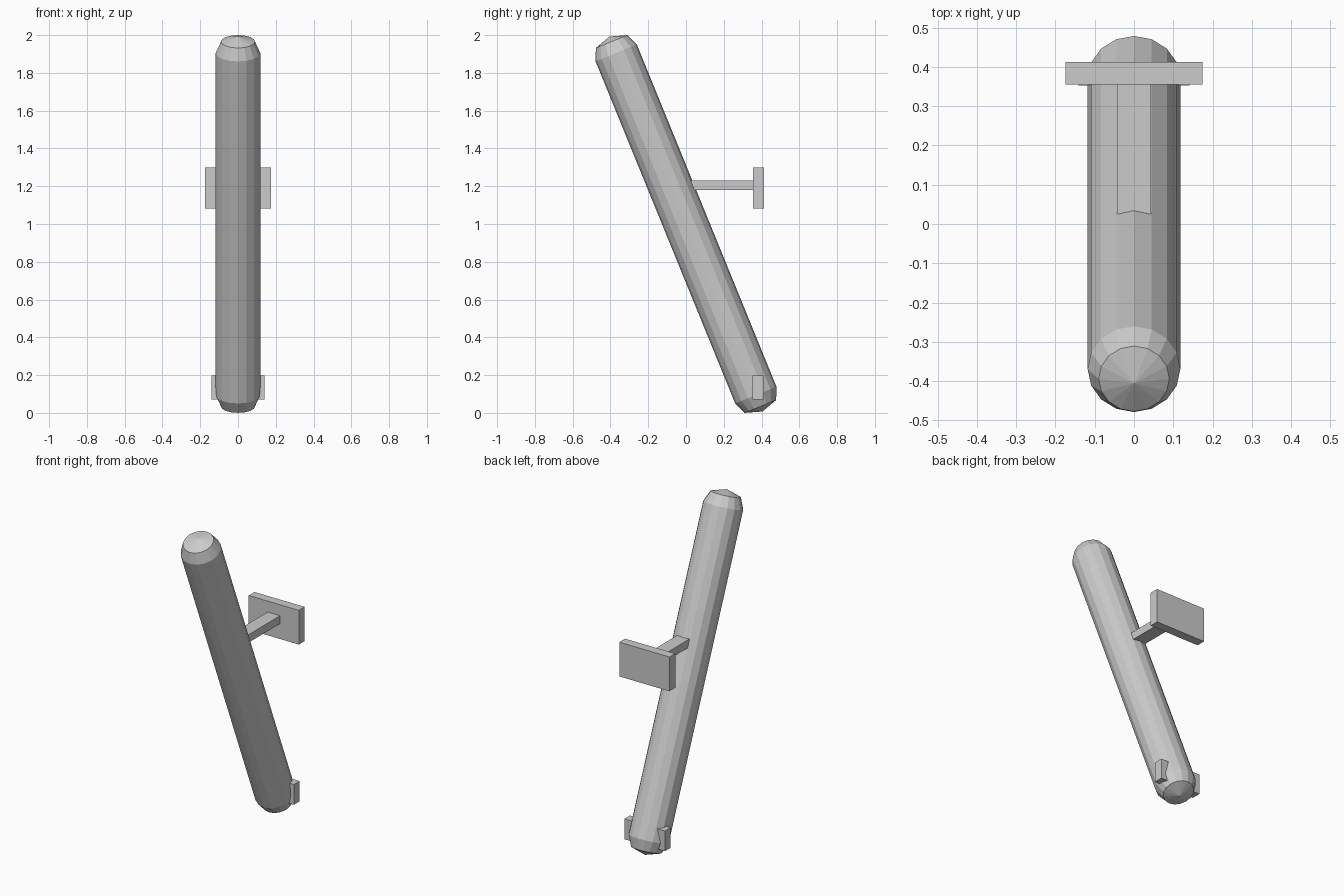
import bpy, bmesh, math
from mathutils import Matrix

if "Cube" in bpy.data.objects:
    bpy.data.objects.remove(bpy.data.objects["Cube"])


def make_object(name, bm):
    bmesh.ops.recalc_face_normals(bm, faces=bm.faces)
    mesh = bpy.data.meshes.new(name)
    bm.to_mesh(mesh)
    bm.free()
    obj = bpy.data.objects.new(name, mesh)
    bpy.context.collection.objects.link(obj)
    return obj


def box(name, lo, hi):
    bm = bmesh.new()
    size = [b - a for a, b in zip(lo, hi)]
    mid = [(a + b) / 2 for a, b in zip(lo, hi)]
    bmesh.ops.create_cube(bm, size=1, matrix=Matrix.Translation(mid) @ Matrix.Diagonal((*size, 1)))
    return make_object(name, bm)


# Leaning 16-sided tube with faceted domed ends
SIDES = 16
profile = [(0.118, -0.978), (0.118, 0.978)]
rings = [(0.09, -1.043), *profile, (0.09, 1.043)]
bm = bmesh.new()
loops = []
for r, t in rings:
    loops.append([bm.verts.new((r * math.cos(2 * math.pi * i / SIDES),
                                r * math.sin(2 * math.pi * i / SIDES), t))
                  for i in range(SIDES)])
for a, b in zip(loops, loops[1:]):
    for i in range(SIDES):
        j = (i + 1) % SIDES
        bm.faces.new((a[i], a[j], b[j], b[i]))
for loop, t in ((loops[0], -1.072), (loops[-1], 1.072)):
    tip = bm.verts.new((0, 0, t))
    for i in range(SIDES):
        bm.faces.new((loop[i], loop[(i + 1) % SIDES], tip))
tube = make_object("leaning_tube", bm)
tube.location = (0, 0, 1)
tube.rotation_euler = (math.radians(22.2), 0, 0)

# Support arm and back plate
box("support_arm", (-0.043, -0.02, 1.179), (0.043, 0.37, 1.229))
box("back_plate", (-0.174, 0.355, 1.083), (0.174, 0.412, 1.298))

# Small side lugs at the base
for side, name in ((-1, "left_lug"), (1, "right_lug")):
    xs = sorted((side * 0.07, side * 0.141))
    box(name, (xs[0], 0.353, 0.07), (xs[1], 0.41, 0.197))
